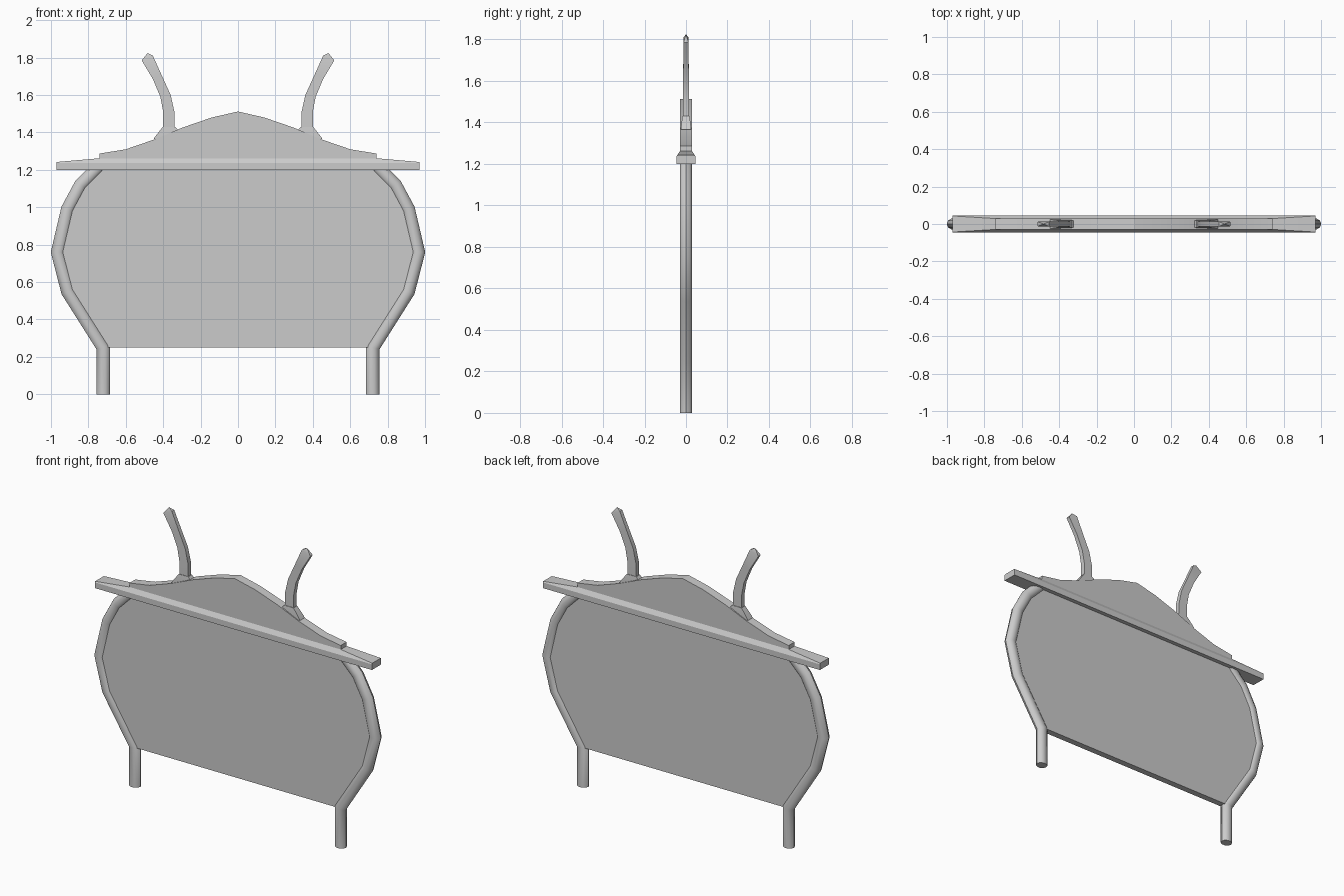
import bpy, bmesh, math
from mathutils import Vector

if "Cube" in bpy.data.objects:
    bpy.data.objects.remove(bpy.data.objects["Cube"])


def finish(name, bm, mirror=False, smooth=30):
    bmesh.ops.recalc_face_normals(bm, faces=bm.faces)
    me = bpy.data.meshes.new(name)
    bm.to_mesh(me)
    bm.free()
    ob = bpy.data.objects.new(name, me)
    bpy.context.collection.objects.link(ob)
    if mirror:
        ob.modifiers.new("Mirror", 'MIRROR').use_axis[0] = True
    bpy.ops.object.select_all(action='DESELECT')
    ob.select_set(True)
    bpy.context.view_layer.objects.active = ob
    bpy.ops.object.shade_smooth_by_angle(angle=math.radians(smooth))
    return ob


def loft(name, rings, tip=None, **kw):
    """Skin a list of equal-length point rings and cap the ends."""
    bm = bmesh.new()
    rows = [[bm.verts.new(p) for p in r] for r in rings]
    n = len(rows[0])
    for a, b in zip(rows, rows[1:]):
        for i in range(n):
            j = (i + 1) % n
            bm.faces.new((a[i], a[j], b[j], b[i]))
    bm.faces.new(rows[0])
    if tip:
        t = bm.verts.new(tip)
        for i in range(n):
            bm.faces.new((rows[-1][i], rows[-1][(i + 1) % n], t))
    else:
        bm.faces.new(rows[-1])
    return finish(name, bm, **kw)


def slab(name, right_side, half):
    """Symmetric plate from its right-hand outline, listed bottom to top."""
    left = [(-x, z) for x, z in reversed(right_side) if x > 0]
    outline = list(right_side) + left
    return loft(name, [[(x, y, z) for x, z in outline] for y in (-half, half)], smooth=20)


# Bowed side tubes with straight feet
path = [(.72, 0), (.72, .25), (.91, .55), (.964, .76), (.91, .99), (.84, 1.12), (.745, 1.215)]
pts = [Vector(p) for p in path]
rings = []
for i, p in enumerate(pts):
    d1 = (p - pts[i - 1]).normalized() if i else (pts[1] - p).normalized()
    d2 = (pts[i + 1] - p).normalized() if i < len(pts) - 1 else d1
    t = (d1 + d2).normalized()
    nrm = Vector((t.y, -t.x)) / max(t.dot(d1), .5)
    rings.append([(p.x + nrm.x * .036 * math.cos(a), .031 * math.sin(a),
                   p.y + nrm.y * .036 * math.cos(a))
                  for a in (k * math.tau / 10 for k in range(10))])
loft("side_tube", rings, mirror=True, smooth=40)

# Flat panel between the tubes
slab("panel", path[1:], .02)

# Top beam, chamfered towards the crest
beam = []
for x, y_top, z_top in ((-.97, .043, 1.242), (-.74, .029, 1.262), (.74, .029, 1.262), (.97, .043, 1.242)):
    beam.append([(x, -.046, 1.2), (x, .046, 1.2), (x, .046, 1.236),
                 (x, y_top, z_top), (x, -y_top, z_top), (x, -.046, 1.236)])
loft("top_beam", beam, smooth=20)

# Peaked crest
slab("crest", [(.74, 1.23), (.74, 1.287), (.6, 1.31), (.44, 1.365),
               (.3, 1.425), (.14, 1.48), (0, 1.512)], .029)

# Horns: pairs of inner and outer edge points with half thickness
horn = [(.34, 1.39, .40, 1.39, .015), (.34, 1.51, .40, 1.51, .015),
        (.36, 1.60, .415, 1.59, .014), (.41, 1.71, .455, 1.685, .013),
        (.455, 1.81, .515, 1.785, .012)]
loft("horn", [[(a, -h, b), (c, -h, d), (c, h, d), (a, h, b)] for a, b, c, d, h in horn],
     tip=(.483, 0, 1.825), mirror=True)

# Flared horn bases
flare = [(.29, .45, .024, 1.365), (.29, .445, .024, 1.375), (.335, .402, .018, 1.43)]
loft("horn_base", [[(a, -h, z), (b, -h, z), (b, h, z), (a, h, z)] for a, b, h, z in flare],
     mirror=True)
